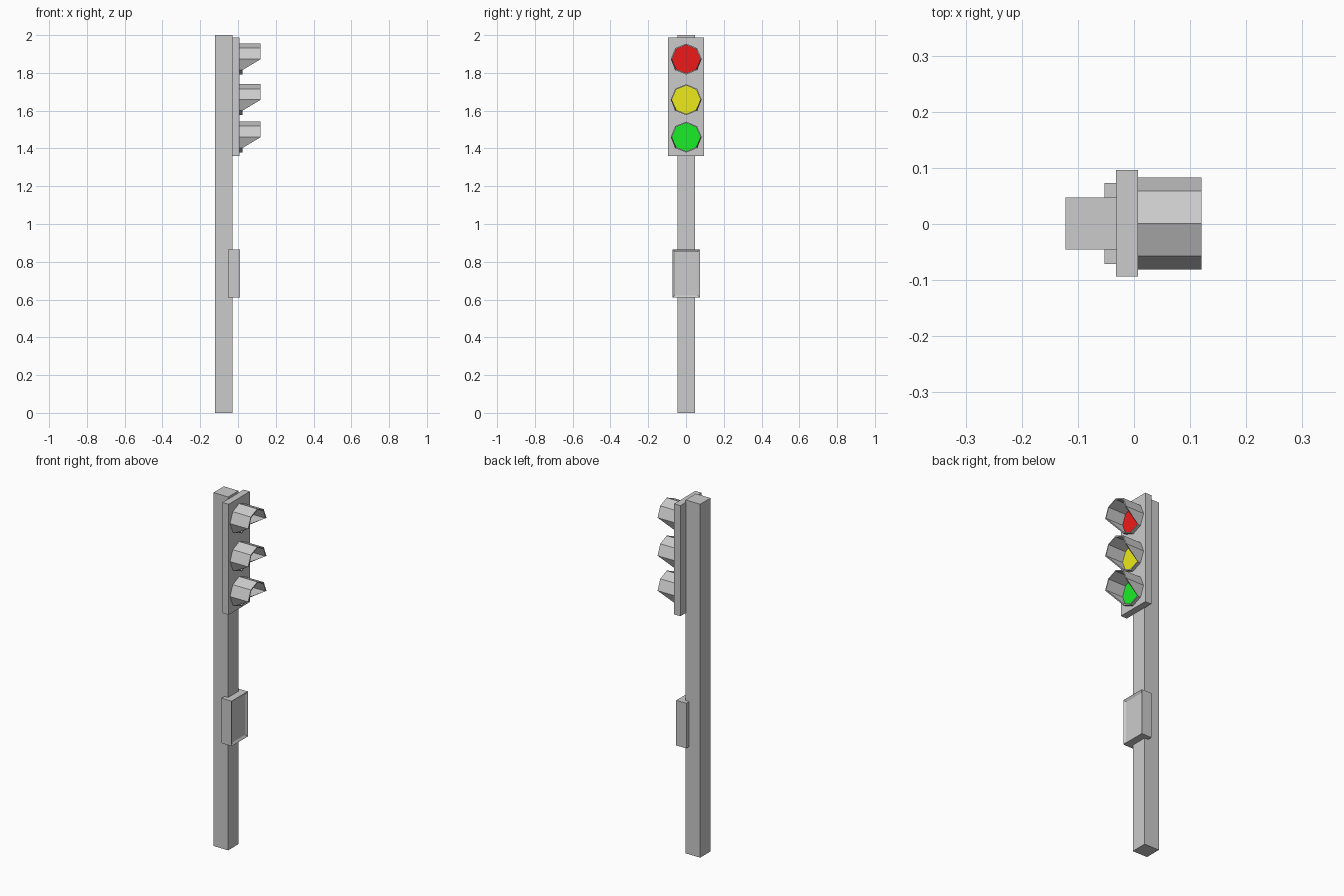
import bpy, bmesh
from math import sin, cos, pi

if "Cube" in bpy.data.objects:
    bpy.data.objects.remove(bpy.data.objects["Cube"])

YC = 0.001  # shared centre line of the signal


def finish(name, bm, color=None):
    bmesh.ops.recalc_face_normals(bm, faces=bm.faces)
    mesh = bpy.data.meshes.new(name)
    bm.to_mesh(mesh)
    bm.free()
    obj = bpy.data.objects.new(name, mesh)
    bpy.context.collection.objects.link(obj)
    if color:
        mat = bpy.data.materials.new(name)
        mat.diffuse_color = color
        mat.use_nodes = True
        mat.node_tree.nodes["Principled BSDF"].inputs["Base Color"].default_value = mat.diffuse_color
        mesh.materials.append(mat)
    return obj


def box_bm(x, y, z):
    bm = bmesh.new()
    bmesh.ops.create_cube(bm, size=1)
    for v in bm.verts:
        v.co = [(a + b) / 2 + c * (b - a) for (a, b), c in zip((x, y, z), v.co)]
    return bm


def octagon(bm, r, zc, x_of):
    """Octagon facing +x with a vertex on top; x_of(i) sets each vertex depth."""
    return [bm.verts.new((x_of(i), YC + r * sin(i * pi / 4), zc + r * cos(i * pi / 4)))
            for i in range(8)]


def visor(name, zc):
    # Tube with full-length upper sides and cut-away lower sides
    bm = bmesh.new()
    back = lambda i: 0.006
    rim = lambda i: 0.024 if i in (3, 4, 5) else 0.12
    rings = [octagon(bm, 0.082, zc, back), octagon(bm, 0.082, zc, rim),
             octagon(bm, 0.075, zc, rim), octagon(bm, 0.075, zc, back)]
    for k in range(4):
        a, b = rings[k], rings[(k + 1) % 4]
        for i in range(8):
            j = (i + 1) % 8
            bm.faces.new((a[i], a[j], b[j], b[i]))
    finish(name, bm)


def lamp(name, zc, color):
    # Shallow coloured lens seated inside the visor
    bm = bmesh.new()
    a = octagon(bm, 0.076, zc, lambda i: 0.005)
    b = octagon(bm, 0.076, zc, lambda i: 0.012)
    bm.faces.new(a)
    bm.faces.new(b)
    for i in range(8):
        j = (i + 1) % 8
        bm.faces.new((a[i], a[j], b[j], b[i]))
    finish(name, bm, color)


# Pole and backing board
finish("pole", box_bm((-0.122, -0.03), (-0.045, 0.047), (0, 2)))
finish("signal_board", box_bm((-0.032, 0.007), (-0.094, 0.096), (1.361, 1.987)))

# Control box with a recessed front panel
bm = box_bm((-0.053, 0.01), (-0.071, 0.073), (0.61, 0.865))
bm.normal_update()
front = max(bm.faces, key=lambda f: f.calc_center_median().x)
bmesh.ops.inset_region(bm, faces=[front], thickness=0.018)
bmesh.ops.translate(bm, verts=front.verts[:], vec=(-0.008, 0, 0))
finish("control_box", bm)

# Three lamps with visors
for label, zc, color in (("red", 1.873, (0.85, 0.01, 0.01, 1)),
                         ("yellow", 1.658, (0.85, 0.83, 0.01, 1)),
                         ("green", 1.46, (0.01, 0.85, 0.02, 1))):
    visor(label + "_visor", zc)
    lamp(label + "_lamp", zc, color)
